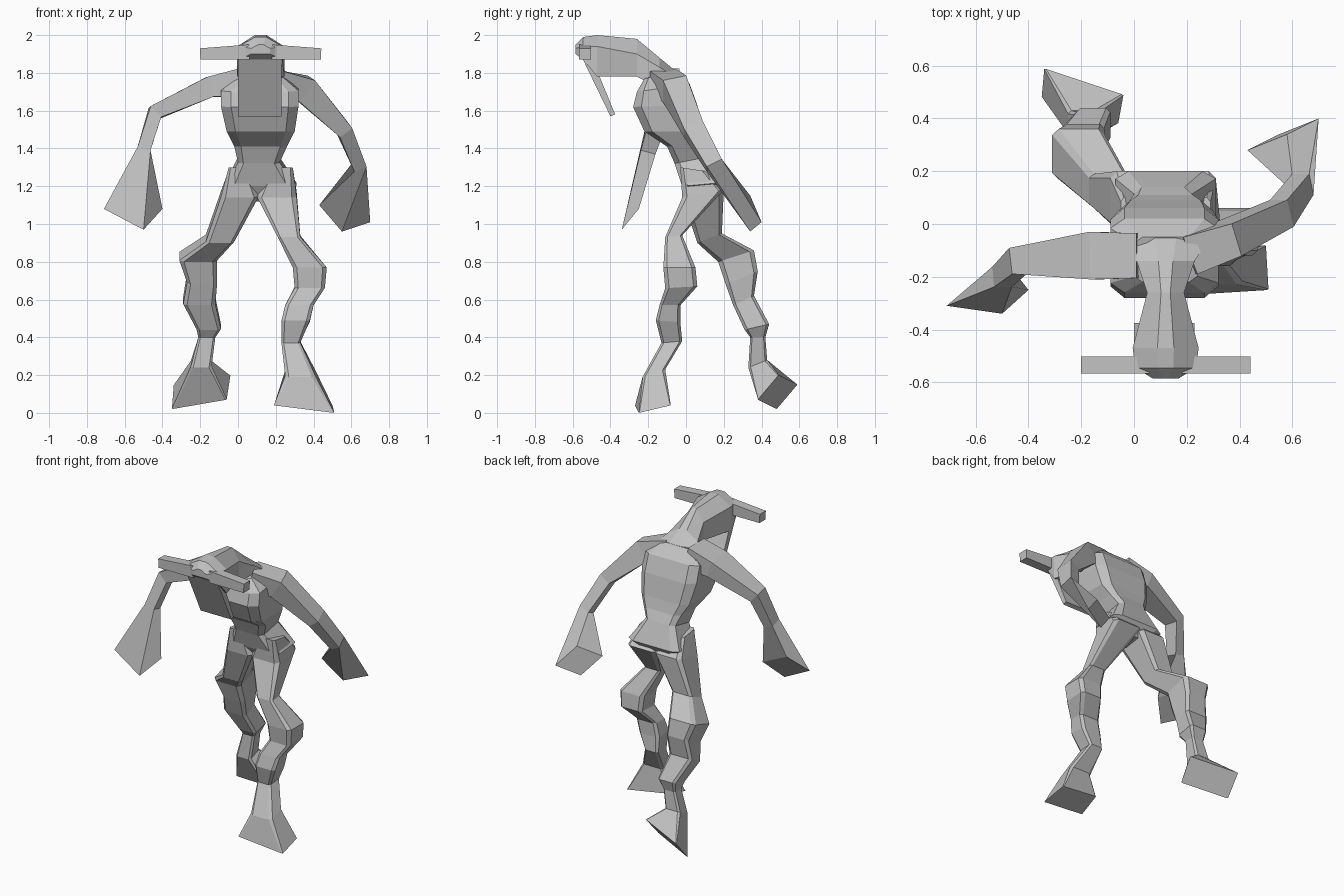
import bpy
import bmesh
from mathutils import Vector

default_cube = bpy.data.objects.get("Cube")
if default_cube:
    bpy.data.objects.remove(default_cube, do_unlink=True)

# One plain grey for the whole figure
grey = bpy.data.materials.new("plain_grey")
grey.use_nodes = True
colour = (0.54, 0.54, 0.54, 1)
grey.diffuse_color = colour
grey.node_tree.nodes["Principled BSDF"].inputs["Base Color"].default_value = colour


def loft(name, rings):
    """Skin a list of equal-sized point rings and close both ends."""
    bm = bmesh.new()
    loops = [[bm.verts.new(point) for point in ring] for ring in rings]
    count = len(loops[0])
    for lower, upper in zip(loops, loops[1:]):
        for i in range(count):
            j = (i + 1) % count
            bm.faces.new((lower[i], lower[j], upper[j], upper[i]))
    bm.faces.new(loops[0][::-1])
    bm.faces.new(loops[-1])
    bmesh.ops.recalc_face_normals(bm, faces=bm.faces)
    mesh = bpy.data.meshes.new(name)
    bm.to_mesh(mesh)
    bm.free()
    mesh.materials.append(grey)
    part = bpy.data.objects.new(name, mesh)
    bpy.context.collection.objects.link(part)
    return part


def slab(left, right, front, front_z, back, back_z):
    """Four-cornered ring, tilted between its front and back edges."""
    return [Vector((left, front, front_z)), Vector((right, front, front_z)),
            Vector((right, back, back_z)), Vector((left, back, back_z))]


def chamfer(corners, cut):
    """Eight-sided ring made by cutting the corners of a four-sided one."""
    ring = []
    for i, corner in enumerate(corners):
        before, after = corners[i - 1], corners[(i + 1) % len(corners)]
        ring += [corner.lerp(before, cut), corner.lerp(after, cut)]
    return ring


def along_path(path):
    """Rectangular rings square to a path of x, y, z, half height, half depth."""
    centres = [Vector(step[:3]) for step in path]
    rings = []
    for i, centre in enumerate(centres):
        tangent = centres[min(i + 1, len(path) - 1)] - centres[max(i - 1, 0)]
        tangent.normalize()
        side = Vector((0, 1, 0))
        side = (side - tangent * side.dot(tangent)).normalized()
        up = side.cross(tangent) * path[i][3]
        side *= path[i][4]
        rings.append([centre + up - side, centre - up - side,
                      centre - up + side, centre + up + side])
    return rings


# Torso, from crotch to neck
torso_rows = [
    (.05, .16, .03, 1.12, .15, 1.14),
    (-.07, .31, -.02, 1.2, .2, 1.22),
    (0, .22, -.06, 1.32, .14, 1.36),
    (-.02, .26, -.1, 1.41, .11, 1.42),
    (-.06, .3, -.22, 1.49, .09, 1.49),
    (-.09, .32, -.28, 1.62, .06, 1.63),
    (-.09, .32, -.26, 1.7, .02, 1.74),
    (0, .24, -.22, 1.77, -.05, 1.81),
]
loft("torso", [chamfer(slab(*row), .13) for row in torso_rows])

# Legs, from hip to ankle, each ending in a flared foot
right_leg_rows = [
    (-.05, .04, -.03, 1.3, .1, 1.28),
    (-.09, .11, -.02, 1.14, .2, 1.18),
    (-.17, -.02, .06, .9, .19, .95),
    (-.31, -.11, .17, .8, .36, .86),
    (-.27, -.11, .21, .68, .38, .75),
    (-.29, -.12, .25, .57, .36, .62),
    (-.22, -.09, .31, .44, .44, .47),
    (-.21, -.12, .34, .4, .42, .4),
    (-.25, -.14, .33, .24, .43, .28),
]
right_sole = [(-.35, .48, .02), (-.06, .38, .07), (-.04, .49, .2), (-.34, .59, .15)]
left_leg_rows = [
    (.18, .29, -.03, 1.3, .1, 1.28),
    (.1, .31, -.02, 1.14, .2, 1.18),
    (.21, .33, -.11, .93, -.02, .94),
    (.29, .47, -.12, .77, .05, .77),
    (.3, .46, -.11, .66, .06, .67),
    (.25, .4, -.14, .57, -.03, .57),
    (.23, .38, -.16, .49, -.03, .48),
    (.23, .33, -.13, .37, -.02, .38),
    (.25, .41, -.23, .19, -.11, .23),
]
left_sole = [(.19, -.27, .04), (.51, -.25, 0), (.5, -.08, .04), (.22, -.1, .08)]
for name, rows, sole in (("right_leg", right_leg_rows, right_sole),
                         ("left_leg", left_leg_rows, left_sole)):
    rings = [chamfer(slab(*row), .12) for row in rows]
    foot_end = chamfer([Vector(corner) for corner in sole], .02)
    loft(name, rings + [foot_end])

# Arms, from shoulder to wrist, each ending in a blunt wedge hand
right_arm_path = [
    (.02, -.12, 1.75, .075, .085),
    (-.15, -.12, 1.725, .055, .09),
    (-.44, -.14, 1.59, .04, .05),
    (-.5, -.2, 1.39, .035, .04),
]
right_palm = [(-.71, -.31, 1.08), (-.5, -.34, .97), (-.4, -.25, 1.08), (-.6, -.22, 1.18)]
left_arm_path = [
    (.2, -.12, 1.745, .07, .075),
    (.35, -.06, 1.715, .07, .065),
    (.56, .04, 1.5, .04, .055),
    (.64, .15, 1.31, .035, .045),
]
left_palm = [(.43, .28, 1.1), (.55, .34, .96), (.7, .4, 1.01), (.58, .34, 1.15)]
for name, path, palm in (("right_arm", right_arm_path, right_palm),
                         ("left_arm", left_arm_path, left_palm)):
    loft(name, along_path(path) + [palm])

# Head, lofted forward from the neck: y, half width, bottom, brow and crown heights
head_centre = .12


def head_ring(y, half, bottom, brow, crown):
    ridge = half * .25
    outline = [(-half, bottom), (half, bottom), (half, brow),
               (ridge, crown), (-ridge, crown), (-half, brow)]
    return [(head_centre + x, y, z) for x, z in outline]


head_rows = [
    (-.03, .18, 1.7, 1.76, 1.79),
    (-.14, .11, 1.72, 1.83, 1.88),
    (-.26, .07, 1.78, 1.9, 1.98),
    (-.47, .125, 1.78, 1.94, 2),
    (-.545, .115, 1.87, 1.94, 1.99),
    (-.585, .05, 1.9, 1.93, 1.95),
]
loft("head", [head_ring(*row) for row in head_rows])

# Flat tapering snout hanging from the front of the head
loft("snout", [slab(0, .23, -.55, 1.88, -.455, 1.775),
               slab(0, .23, -.4, 1.57, -.375, 1.58)])

# Straight horns to either side
for name, side in (("right_horn", -1), ("left_horn", 1)):
    steps = [(.06, 1.91, .04), (.19, 1.905, .035), (.32, 1.9, .03)]
    loft(name, along_path([(head_centre + side * reach, -.535, z, half, .032)
                           for reach, z, half in steps]))
